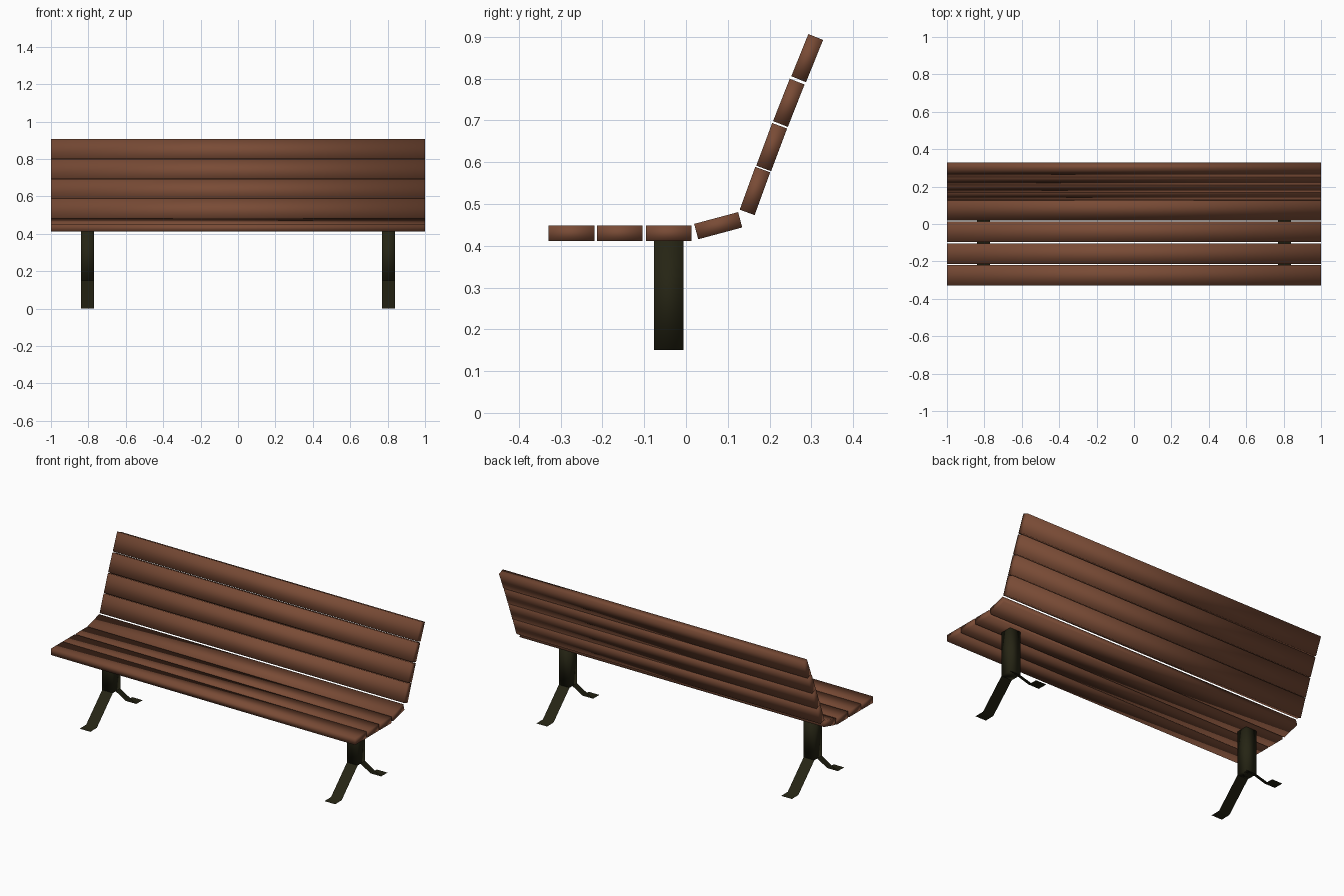
import bpy, bmesh, math
from mathutils import Matrix

if "Cube" in bpy.data.objects:
    bpy.data.objects.remove(bpy.data.objects["Cube"])


def material(name, rgb):
    m = bpy.data.materials.new(name)
    m.diffuse_color = (*rgb, 1)
    m.use_nodes = True
    m.node_tree.nodes["Principled BSDF"].inputs["Base Color"].default_value = m.diffuse_color
    return m


wood = material("brown wood", (0.19, 0.07, 0.036))
metal = material("dark olive metal", (0.019, 0.018, 0.007))


def add_object(name, bm, mat):
    for f in bm.faces:
        f.smooth = True
    me = bpy.data.meshes.new(name)
    bm.to_mesh(me)
    bm.free()
    me.materials.append(mat)
    ob = bpy.data.objects.new(name, me)
    bpy.context.collection.objects.link(ob)
    return ob


def box(name, loc, size, mat, tilt=0):
    bm = bmesh.new()
    bmesh.ops.create_cube(bm, size=1)
    bm.transform(Matrix.Translation(loc)
                 @ Matrix.Rotation(math.radians(tilt), 4, 'X')
                 @ Matrix.Diagonal((*size, 1)))
    return add_object(name, bm, mat)


# planks: centre y, centre z, tilt in degrees
SEAT = [(-0.274, 0.43, 0), (-0.159, 0.43, 0), (-0.041, 0.43, 0), (0.077, 0.448, 15)]
BACK = [(0.165, 0.531, 70), (0.205, 0.636, 69.5), (0.246, 0.742, 68.5), (0.29, 0.849, 68)]
for label, planks in (("seat_plank", SEAT), ("back_plank", BACK)):
    for i, (y, z, tilt) in enumerate(planks, 1):
        box(f"{label}_{i}", (0, y, z), (2, 0.109, 0.038), wood, tilt)

# legs: a square post on a thin bent strip that forms both feet
LEG_Y, POST_BOTTOM, HALF = -0.041, 0.15, 0.035
half_strip = [(HALF, POST_BOTTOM), (0.185, 0.001), (0.246, 0.0)]
strip = [(-y, z) for y, z in reversed(half_strip)] + half_strip

for side, x in (("left", -0.805), ("right", 0.805)):
    box(f"{side}_post", (x, LEG_Y, (POST_BOTTOM + 0.411) / 2),
        (2 * HALF, 2 * HALF, 0.411 - POST_BOTTOM), metal)
    bm = bmesh.new()
    rows = [[bm.verts.new((x + s * HALF, LEG_Y + y, z)) for s in (-1, 1)] for y, z in strip]
    for a, b in zip(rows, rows[1:]):
        bm.faces.new((a[0], a[1], b[1], b[0]))
    add_object(f"{side}_feet", bm, metal)
